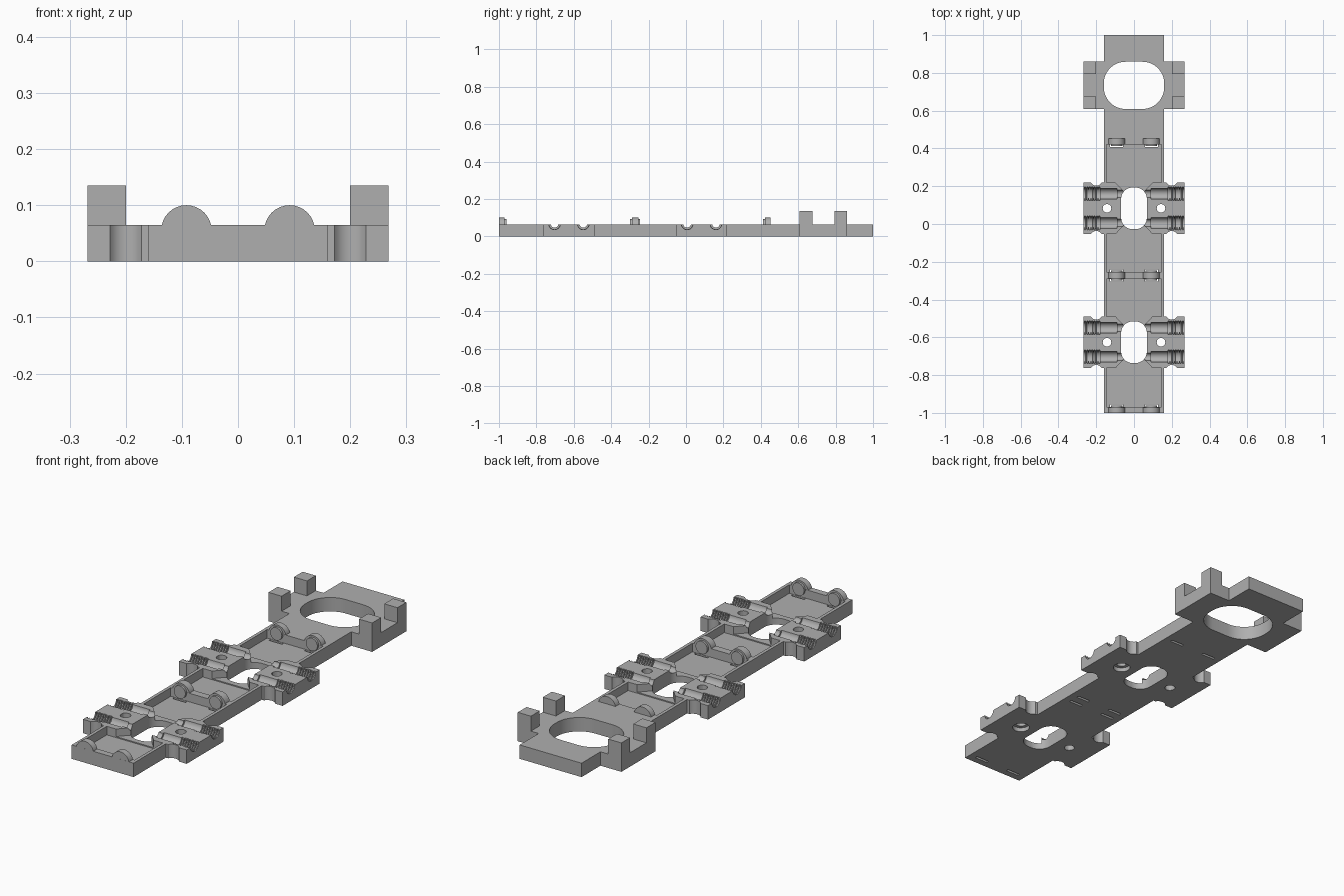
import bpy, bmesh, math

cube = bpy.data.objects.get("Cube")
if cube:
    bpy.data.objects.remove(cube)

grey = bpy.data.materials.new("plain_grey")
grey.use_nodes = True
grey.diffuse_color = (0.43, 0.43, 0.43, 1)
grey.node_tree.nodes["Principled BSDF"].inputs["Base Color"].default_value = (0.43, 0.43, 0.43, 1)

TOP, FLOOR, HALF = 0.065, 0.025, 0.135
WINGS = (0.083, -0.626)


def finish(name, bm):
    bmesh.ops.recalc_face_normals(bm, faces=bm.faces)
    me = bpy.data.meshes.new(name)
    bm.to_mesh(me)
    bm.free()
    me.materials.append(grey)
    ob = bpy.data.objects.new(name, me)
    bpy.context.scene.collection.objects.link(ob)
    return ob


def prism(name, pts, lo, hi, axis="z"):
    """Extrude an outline along z, or an (x, z) outline along y."""
    place = (lambda a, b, c: (a, b, c)) if axis == "z" else (lambda a, b, c: (a, c, b))
    bm = bmesh.new()
    low = [bm.verts.new(place(a, b, lo)) for a, b in pts]
    high = [bm.verts.new(place(a, b, hi)) for a, b in pts]
    bm.faces.new(low)
    bm.faces.new(high)
    n = len(pts)
    for i in range(n):
        j = (i + 1) % n
        bm.faces.new((low[i], low[j], high[j], high[i]))
    return finish(name, bm)


def box(name, x0, x1, y0, y1, z0, z1):
    return prism(name, [(x0, y0), (x1, y0), (x1, y1), (x0, y1)], z0, z1)


def circle(cx, cy, r, n=24):
    return [(cx + r * math.cos(math.tau * i / n), cy + r * math.sin(math.tau * i / n)) for i in range(n)]


def rounded(cy, hx, hy, r, n=12):
    pts = []
    for k, (sx, sy) in enumerate(((1, 1), (-1, 1), (-1, -1), (1, -1))):
        for i in range(n + 1):
            a = (k + i / n) * math.pi / 2
            pts.append((sx * (hx - r) + r * math.cos(a), cy + sy * (hy - r) + r * math.sin(a)))
    return pts


def lathe_x(name, profile, cy, cz, n=24):
    """Turn an (x, radius) profile about a line along x."""
    bm = bmesh.new()
    rings = []
    for x, r in profile:
        rings.append([bm.verts.new((x, a, b)) for a, b in circle(cy, cz, r, n)])
    for p, q in zip(rings, rings[1:]):
        for i in range(n):
            j = (i + 1) % n
            bm.faces.new((p[i], p[j], q[j], q[i]))
    bm.faces.new(rings[0])
    bm.faces.new(rings[-1])
    return finish(name, bm)


def cut(target, cutter):
    mod = target.modifiers.new("cut", "BOOLEAN")
    mod.operation, mod.solver, mod.object = "DIFFERENCE", "EXACT", cutter
    dg = bpy.context.evaluated_depsgraph_get()
    me = bpy.data.meshes.new_from_object(target.evaluated_get(dg))
    target.modifiers.clear()
    target.data = me
    bpy.data.objects.remove(cutter)


# Base plate outline: a long spine with three pairs of wings
side = [(0.16, -1)]
for y0, y1 in ((-0.762, -0.49), (-0.053, 0.22), (0.608, 0.86)):
    side += [(0.16, y0), (0.268, y0), (0.268, y1), (0.16, y1)]
side.append((0.16, 1))
base = prism("base_plate", side + [(-x, y) for x, y in reversed(side)], 0, TOP)

# Large oval opening in the end plate
cut(base, prism("cutter", rounded(0.734, 0.16, 0.125, 0.115), -0.1, 0.2))

# Shallow pockets between the wings
for y0, y1 in ((0.22, 0.422), (-0.255, -0.053), (-0.49, -0.29), (-0.97, -0.762)):
    cut(base, box("cutter", -0.145, 0.145, y0, y1, FLOOR, 0.2))

for yc in WINGS:
    # Oval opening with funnel shaped dips toward the pockets
    cut(base, prism("cutter", rounded(yc, 0.068, 0.11, 0.06), -0.1, 0.2))
    for s in (-1, 1):
        edge, inner = yc + s * (HALF + 0.004), yc + s * 0.085
        cut(base, prism("cutter", [(-0.1, edge), (0.1, edge), (0.05, inner), (-0.05, inner)], 0.03, 0.2))

    for sx in (-1, 1):
        # Half-round channels, ridged at the outer end
        profile = [(0.05, 0.02), (0.09, 0.02), (0.0901, 0.029), (0.18, 0.029)]
        for i in range(7):
            x = 0.18 + i * 0.0125
            profile += [(x + 0.001, 0.037), (x + 0.007, 0.037), (x + 0.008, 0.031), (x + 0.0125, 0.031)]
        profile.append((0.29, 0.034))
        for sy in (-1, 1):
            cut(base, lathe_x("cutter", [(sx * x, r) for x, r in profile], yc + sy * 0.077, TOP + 0.002))
            # Rounded bites in the wing edges
            cut(base, prism("cutter", circle(sx * 0.2, yc + sy * (HALF + 0.018), 0.033), -0.1, 0.2))
        # Screw holes, widened from below on one side
        cut(base, prism("cutter", circle(sx * 0.143, yc, 0.023, 12), -0.1, 0.2))
        if sx > 0:
            cut(base, prism("cutter", circle(0.143, yc, 0.038), -0.1, 0.02))

# Ears with round bosses, and a thin slot through the floor below each boss
for name, y0, y1, faces in (("front", -1, -0.97, (1,)), ("middle", -0.29, -0.255, (-1, 1)),
                            ("rear", 0.422, 0.452, (-1,))):
    for sx, hand in ((1, "left"), (-1, "right")):
        arc = [(sx * 0.092 + 0.045 * math.cos(math.pi * i / 16), 0.055 + 0.045 * math.sin(math.pi * i / 16))
               for i in range(17)]
        prism(f"{name}_{hand}_ear", arc, y0 + 0.0002, y1 - 0.0002, "y")
        for f in faces:
            wall = y1 if f > 0 else y0
            a, b = sorted((wall - f * 0.005, wall + f * 0.01))
            prism(f"{name}_{hand}_boss", circle(sx * 0.092, 0.062, 0.03), a, b, "y")
            a, b = sorted((wall + f * 0.002, wall + f * 0.014))
            cut(base, box("cutter", sx * 0.092 - 0.034, sx * 0.092 + 0.034, a, b, -0.1, 0.03))

# Square corner posts on the end plate
for sx, hand in ((1, "left"), (-1, "right")):
    for y0, y1, pos in ((0.608, 0.675, "front"), (0.795, 0.86, "rear")):
        xs = sorted((sx * 0.2, sx * 0.268))
        box(f"{pos}_{hand}_post", xs[0], xs[1], y0, y1, TOP - 0.001, 0.135)

# Smooth the round walls and keep the edges crisp
bpy.ops.object.select_all(action="DESELECT")
for ob in bpy.context.scene.objects:
    if ob.type == "MESH":
        ob.select_set(True)
bpy.context.view_layer.objects.active = base
bpy.ops.object.shade_smooth_by_angle(angle=math.radians(30))
